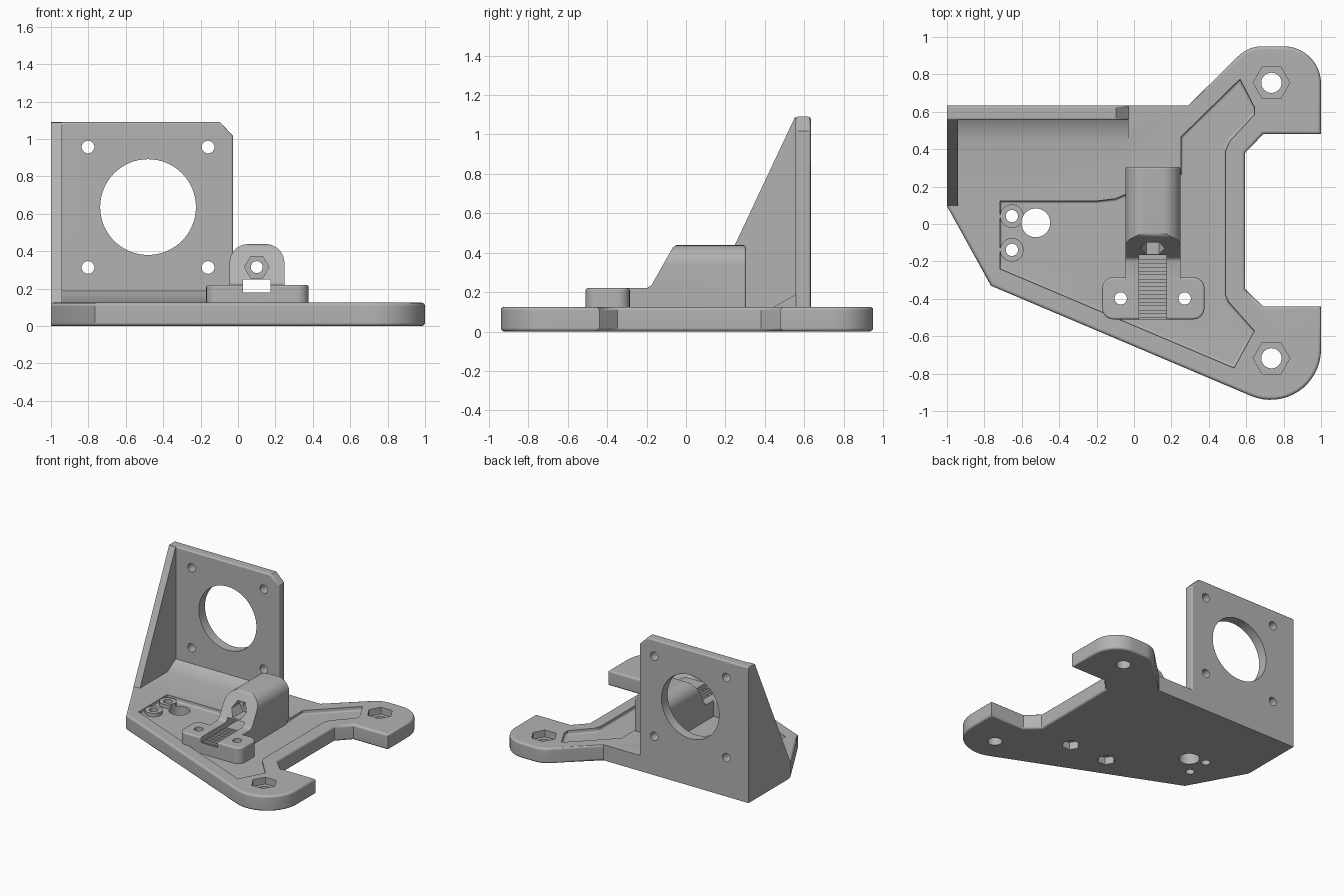
import bpy, bmesh, math
from mathutils import Vector

if "Cube" in bpy.data.objects:
    bpy.data.objects.remove(bpy.data.objects["Cube"])

grey = bpy.data.materials.new("grey_plastic")
grey.diffuse_color = (0.45, 0.45, 0.45, 1)
grey.use_nodes = True
grey.node_tree.nodes["Principled BSDF"].inputs["Base Color"].default_value = grey.diffuse_color


def arc(cx, cy, r, a0, a1, n=10):
    angles = [math.radians(a0 + (a1 - a0) * i / n) for i in range(n + 1)]
    return [(cx + r * math.cos(a), cy + r * math.sin(a)) for a in angles]


def circle(cx, cy, r, n=32):
    return arc(cx, cy, r, 0, 360 - 360 / n, n - 1)


def place(u, v, w, axis):
    return {'x': (w, u, v), 'y': (u, w, v), 'z': (u, v, w)}[axis]


def prism(name, pts, axis, lo, hi, bevel=0, keep=lambda p: True):
    """Extrude a profile along an axis; round the rims accepted by keep."""
    bm = bmesh.new()
    a = [bm.verts.new(place(u, v, lo, axis)) for u, v in pts]
    b = [bm.verts.new(place(u, v, hi, axis)) for u, v in pts]
    caps = [bm.faces.new(a), bm.faces.new(b)]
    n = len(pts)
    for i in range(n):
        bm.faces.new((a[i], a[(i + 1) % n], b[(i + 1) % n], b[i]))
    bmesh.ops.recalc_face_normals(bm, faces=bm.faces)
    if bevel:
        rim = [e for c in caps for e in c.edges
               if keep((e.verts[0].co + e.verts[1].co) / 2)]
        bmesh.ops.bevel(bm, geom=rim, offset=bevel, segments=3,
                        profile=0.5, affect='EDGES')
    me = bpy.data.meshes.new(name)
    bm.to_mesh(me)
    bm.free()
    ob = bpy.data.objects.new(name, me)
    bpy.context.collection.objects.link(ob)
    me.materials.append(grey)
    return ob


def combine(target, other, op):
    m = target.modifiers.new("combine", 'BOOLEAN')
    m.operation, m.solver, m.object = op, 'EXACT', other
    bpy.context.view_layer.objects.active = target
    bpy.ops.object.modifier_apply(modifier=m.name)
    bpy.data.objects.remove(other)


def add(target, *args, **kw):
    combine(target, prism("addition", *args, **kw), 'UNION')


def cut(target, *args, **kw):
    combine(target, prism("cutter", *args, **kw), 'DIFFERENCE')


# Base plate with two rounded arms
BACK = 0.633
outline = ([(-1, BACK), (-1, 0.096), (-0.765, -0.33)]
           + arc(0.73, -0.67, 0.27, -113, 0, 16)
           + [(1, -0.44), (0.69, -0.44), (0.594, -0.348), (0.594, 0.38),
              (0.69, 0.48), (1, 0.48)]
           + arc(0.80, 0.75, 0.20, 0, 90, 12)
           + arc(0.685, 0.77, 0.18, 90, 135, 6)
           + [(0.289, BACK)])
bracket = prism("motor_bracket", outline, 'z', 0, 0.125, 0.018,
                lambda p: p.x > -0.99 and abs(p.y - BACK) > 0.001)

# Shallow pocket in the plate's top
pocket = [(-0.717, 0.123), (-0.717, -0.24), (0.535, -0.77), (0.644, -0.572),
          (0.505, -0.415), (0.49, -0.38), (0.49, 0.39), (0.51, 0.44),
          (0.644, 0.585), (0.644, 0.625), (0.567, 0.775), (0.25, 0.465),
          (0.25, 0.27), (0.1, 0.25), (-0.03, 0.165), (-0.10, 0.135),
          (-0.2, 0.123)]
cut(bracket, pocket, 'z', 0.092, 0.3, 0.015, lambda p: p.z < 0.1)

# Motor wall, side gusset and sloped root
wall = [(-1, 0), (-0.026, 0), (-0.026, 1.017), (-0.097, 1.09), (-1, 1.09)]
add(bracket, wall, 'y', 0.555, BACK, 0.012,
    lambda p: p.x > -0.99 and p.z > 0.01 and not (p.x > -0.03 and p.y > 0.7))
add(bracket, [(0.10, 0.06), (0.10, 0.125), (0.553, 1.088), (0.6, 1.078),
              (0.6, 0.06)], 'x', -1, -0.942)
add(bracket, [(0.443, 0.08), (0.443, 0.123), (0.558, 0.189), (0.6, 0.189),
              (0.6, 0.08)], 'x', -0.97, -0.03)

# Belt clamp: round-topped block with a sloped front, and a foot
block = prism("clamp_block", [(-0.045, 0.06), (0.248, 0.06)]
              + arc(0.148, 0.338, 0.10, 0, 90) + arc(0.055, 0.338, 0.10, 90, 180),
              'y', -0.32, 0.305, 0.012, lambda p: p.y > 0 and p.z > 0.1)
cut(block, [(-0.6, 0.22), (-0.20, 0.22), (-0.175, 0.235), (-0.068, 0.425),
            (-0.048, 0.439), (-0.03, 0.6), (-0.6, 0.6)], 'x', -0.3, 0.5)
combine(bracket, block, 'UNION')
foot = (arc(0.317, -0.345, 0.06, 0, 90, 6) + arc(-0.11, -0.345, 0.06, 90, 180, 6)
        + arc(-0.11, -0.45, 0.06, 180, 270, 6) + arc(0.317, -0.45, 0.06, 270, 360, 6))
add(bracket, foot, 'z', 0.06, 0.22, 0.012, lambda p: p.z > 0.2)

# Belt channel with tooth grooves
cut(bracket, [(0.026, 0.18), (0.174, 0.18), (0.174, 0.25), (0.026, 0.25)],
    'y', -0.6, 0.4)
for i in range(8):
    y = -0.49 + 0.0414 * i
    cut(bracket, [(y - 0.01, 0.164), (y + 0.01, 0.164), (y + 0.01, 0.2),
                  (y - 0.01, 0.2)], 'x', 0.026, 0.174)

# Tensioner screw hole and nut trap in the block
cut(bracket, circle(0.10, 0.315, 0.032, 24), 'y', -0.3, 0.4)
cut(bracket, circle(0.10, 0.315, 0.066, 6), 'y', -0.3, -0.03)

# Small bosses and cable hole
for y in (0.042, -0.138):
    add(bracket, circle(-0.653, y, 0.063), 'z', 0.05, 0.12)
    cut(bracket, circle(-0.653, y, 0.033, 24), 'z', -0.1, 0.3)
cut(bracket, circle(-0.525, 0.006, 0.077, 40), 'z', -0.1, 0.3)

# Foot screw holes, with nut traps from below
for x in (-0.071, 0.271):
    cut(bracket, circle(x, -0.398, 0.033, 24), 'z', -0.1, 0.4)
    cut(bracket, circle(x, -0.398, 0.068, 6), 'z', -0.1, 0.06)

# Arm screw holes, with nut traps from above
for y in (0.755, -0.718):
    cut(bracket, circle(0.735, y, 0.054), 'z', -0.1, 0.3)
    cut(bracket, circle(0.735, y, 0.098, 6), 'z', 0.07, 0.3)

# Motor opening and its four screw holes
cut(bracket, circle(-0.481, 0.636, 0.256, 64), 'y', 0.4, 0.8)
for x in (-0.802, -0.16):
    for z in (0.313, 0.957):
        cut(bracket, circle(x, z, 0.034, 24), 'y', 0.3, 0.8)

# Smooth rounds, flat faces
bpy.context.view_layer.objects.active = bracket
bracket.select_set(True)
bpy.ops.object.shade_smooth_by_angle(angle=math.radians(35))
bracket.modifiers.new("even_shading", 'WEIGHTED_NORMAL').keep_sharp = True
